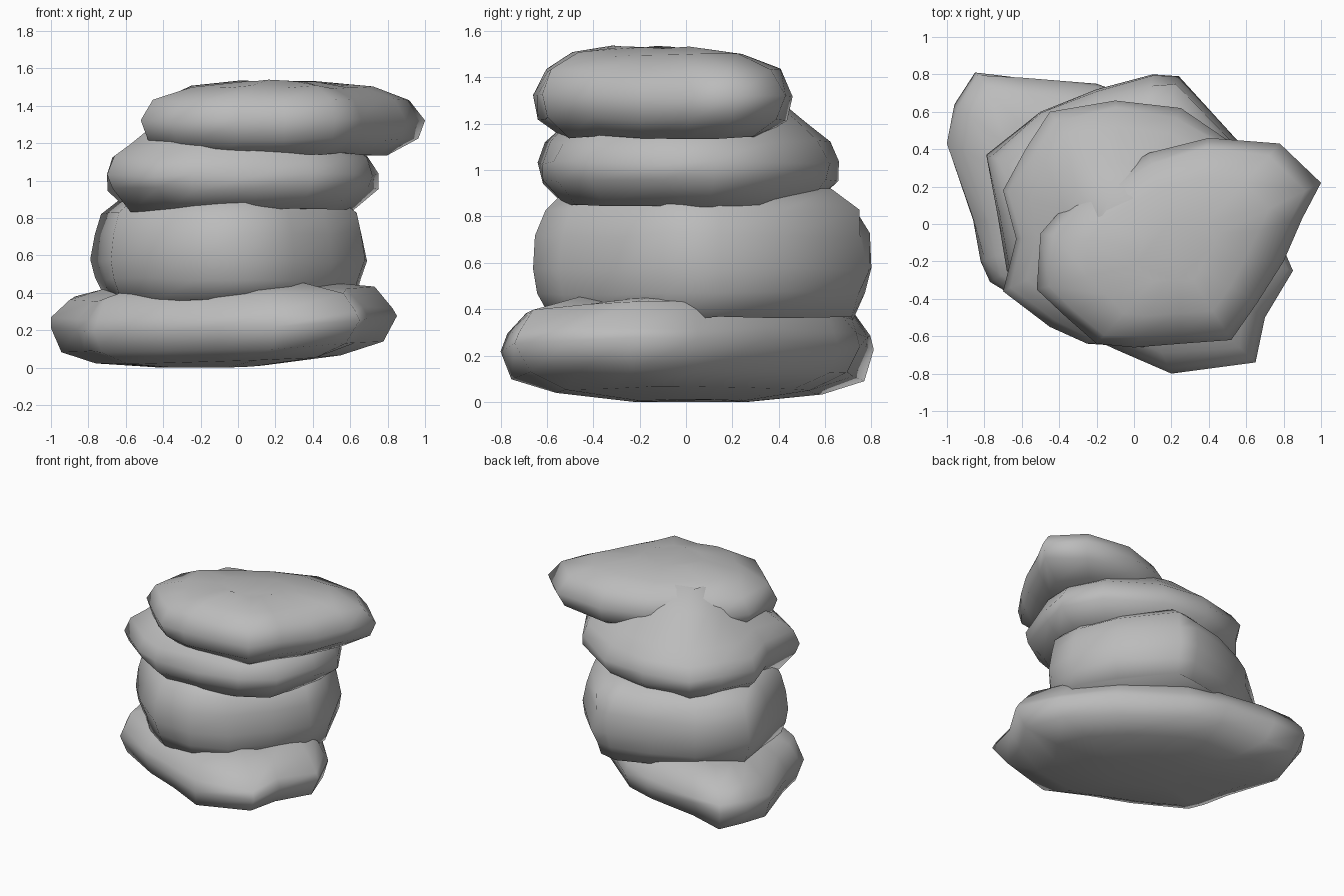
import bpy
import random
from mathutils import Vector

random.seed(4)

cube = bpy.data.objects.get("Cube")
if cube:
    bpy.data.objects.remove(cube, do_unlink=True)

# One plain stone colour
stone = bpy.data.materials.new("stone_grey")
stone.use_nodes = True
colour = (0.5, 0.5, 0.5, 1.0)
stone.diffuse_color = colour
stone.node_tree.nodes["Principled BSDF"].inputs["Base Color"].default_value = colour


def make_slab(name, outline, profile, tilt=(0, 0), rough=0.012):
    """Loft a closed, rounded slab: the outline is scaled about its middle
    at each (scale, height) step of the profile, then tilted and roughened."""
    points = [Vector(p) for p in outline]
    middle = sum(points, Vector((0, 0))) / len(points)
    slope = Vector(tilt)
    count = len(points)
    verts = []
    for scale, height in profile:
        for p in points:
            offset = (p - middle) * scale
            if scale < 1:
                offset *= 1 + random.uniform(-rough, rough) * 2
            z = height + slope.dot(offset)
            if height > 0.1:
                z += random.uniform(-rough, rough)
            verts.append((*(middle + offset), max(z, 0)))
    faces = []
    for ring in range(len(profile) - 1):
        low, high = ring * count, (ring + 1) * count
        for i in range(count):
            j = (i + 1) % count
            faces.append((low + i, low + j, high + j, high + i))
    faces.append(tuple(reversed(range(count))))
    last = len(verts) - count
    faces.append(tuple(range(last, len(verts))))

    mesh = bpy.data.meshes.new(name)
    mesh.from_pydata(verts, [], faces)
    mesh.materials.append(stone)
    mesh.polygons.foreach_set("use_smooth", [True] * len(mesh.polygons))
    slab = bpy.data.objects.new(name, mesh)
    bpy.context.collection.objects.link(slab)
    return slab


# Wide base slab, long towards the back right and front left corners
make_slab(
    "base_slab",
    [(-1, .43), (-.86, .02), (-.82, -.2), (-.77, -.31), (-.4, -.53),
     (-.1, -.67), (.2, -.8), (.65, -.74), (.7, -.5), (.85, -.25),
     (.72, .05), (.45, .35), (.05, .66), (-.2, .75), (-.6, .78),
     (-.85, .81), (-.96, .64)],
    [(.3, 0), (.7, .04), (.93, .11), (1, .23), (.98, .29), (.88, .39), (.65, .43)],
    tilt=(.04, .02))

# Lower middle slab, bulging to the back
make_slab(
    "lower_slab",
    [(-.79, .37), (-.73, .05), (-.68, -.25), (-.5, -.45), (-.25, -.64),
     (.05, -.66), (.3, -.55), (.5, -.3), (.68, -.1), (.69, .15),
     (.55, .45), (.24, .79), (.1, .8), (-.2, .72), (-.5, .6)],
    [(.9, .36), (.96, .47), (1, .57), (.97, .72), (.92, .82), (.78, .91)])

# Upper middle slab, rising in a slope towards the top at the back
make_slab(
    "upper_slab",
    [(-.7, .18), (-.63, -.08), (-.7, -.36), (-.45, -.55), (-.25, -.64),
     (.1, -.62), (.4, -.57), (.62, -.42), (.72, -.1), (.75, .12),
     (.6, .38), (.25, .62), (-.1, .66), (-.45, .6), (-.58, .4)],
    [(.82, .84), (.98, .95), (1, 1.03), (.94, 1.12), (.8, 1.2),
     (.5, 1.37), (.25, 1.48)])

# Top slab, overhanging to the left
make_slab(
    "top_slab",
    [(-.5, -.05), (-.52, -.35), (-.36, -.5), (-.2, -.64), (0, -.66),
     (.25, -.64), (.52, -.62), (.66, -.42), (.8, -.2), (.9, .03),
     (1, .22), (.78, .43), (.4, .46), (.08, .38), (-.35, .12)],
    [(.75, 1.14), (.95, 1.22), (1, 1.32), (.9, 1.43), (.65, 1.5), (.3, 1.53)],
    rough=.01)
